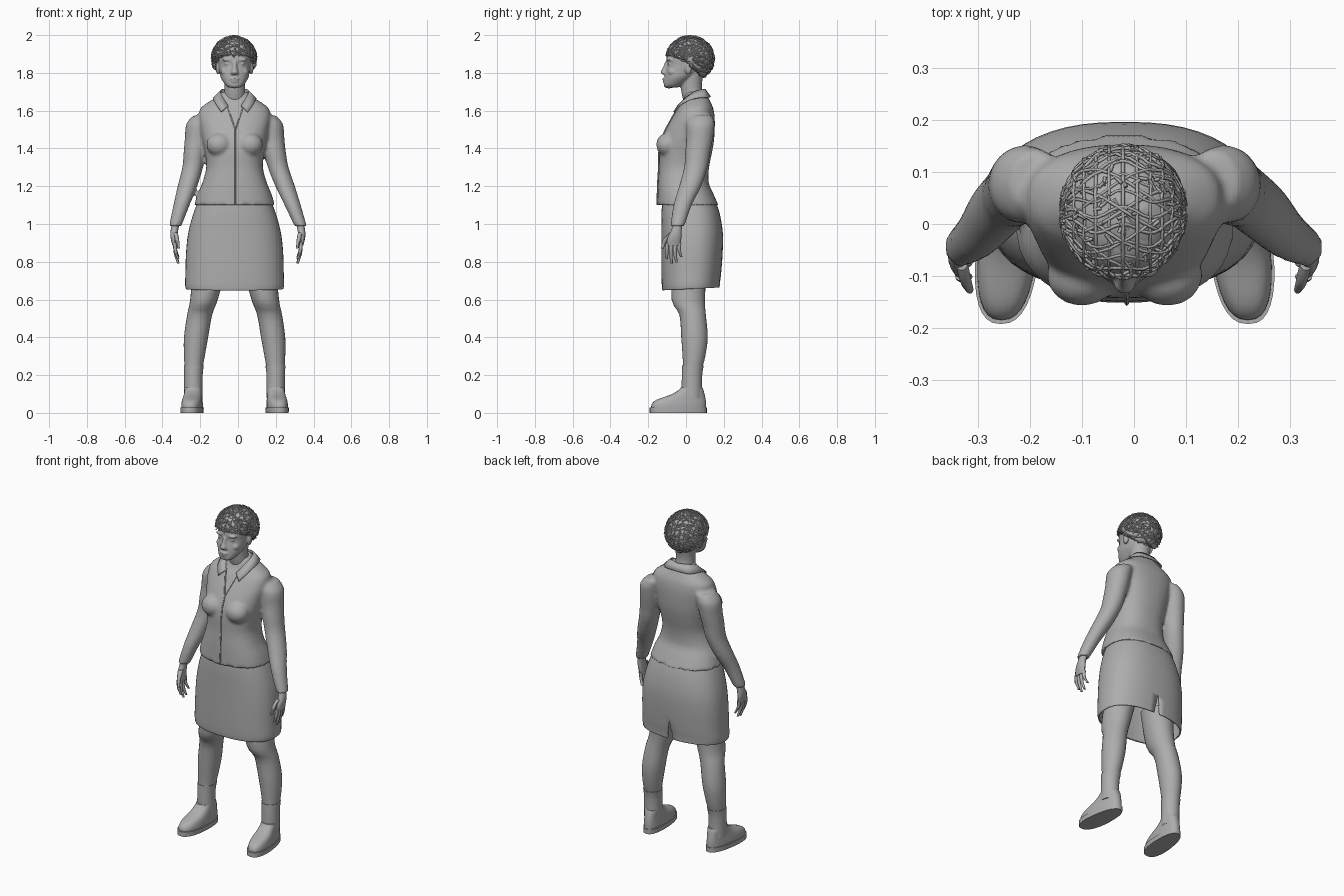
import bpy, bmesh, math, random
from mathutils import Vector, Matrix

random.seed(4)
if "Cube" in bpy.data.objects:
    bpy.data.objects.remove(bpy.data.objects["Cube"], do_unlink=True)

C = -0.018  # body centre line
GREY = (0.42, 0.42, 0.42, 1)
grey = bpy.data.materials.new("plain grey")
grey.use_nodes = True
grey.diffuse_color = GREY
grey.node_tree.nodes["Principled BSDF"].inputs["Base Color"].default_value = GREY


def smooth_path(pts, sub):
    """Catmull-Rom through vectors of any length."""
    p = [Vector(q) for q in pts]
    out = []
    for i in range(len(p) - 1):
        a, b, c, d = p[max(i - 1, 0)], p[i], p[i + 1], p[min(i + 2, len(p) - 1)]
        for k in range(sub):
            t = k / sub
            out.append((b * 2 + (c - a) * t + (a * 2 - b * 5 + c * 4 - d) * t ** 2
                        + (b * 3 - a - c * 3 + d) * t ** 3) * 0.5)
    return out + [p[-1]]


def loft(bm, rings, n=24, e=2.0, sub=3, caps=True):
    """Skin horizontal superellipse rings given as (x, y, z, rx, ry)."""
    loops = []
    for x, y, z, rx, ry in smooth_path(rings, sub):
        loop = []
        for i in range(n):
            a = math.tau * i / n
            ca, sa = math.cos(a), math.sin(a)
            loop.append(bm.verts.new((x + rx * math.copysign(abs(ca) ** (2 / e), ca),
                                      y + ry * math.copysign(abs(sa) ** (2 / e), sa), z)))
        loops.append(loop)
    for lo, hi in zip(loops, loops[1:]):
        for i in range(n):
            j = (i + 1) % n
            bm.faces.new((lo[i], lo[j], hi[j], hi[i]))
    if caps:
        bm.faces.new(loops[0][::-1])
        bm.faces.new(loops[-1])
    return [v for loop in loops for v in loop]


def ball(bm, centre, radii, u=16, v=12):
    m = Matrix.Translation(centre) @ Matrix.Diagonal((*radii, 1))
    return bmesh.ops.create_uvsphere(bm, u_segments=u, v_segments=v, radius=1, matrix=m)["verts"]


def finish(bm, name, voxel=0, smooths=0, thick=0):
    bmesh.ops.recalc_face_normals(bm, faces=bm.faces[:])
    me = bpy.data.meshes.new(name)
    bm.to_mesh(me)
    bm.free()
    for f in me.polygons:
        f.use_smooth = True
    me.set_sharp_from_angle(angle=math.radians(40))
    me.materials.append(grey)
    ob = bpy.data.objects.new(name, me)
    bpy.context.collection.objects.link(ob)
    if voxel:
        m = ob.modifiers.new("blend", "REMESH")
        m.mode, m.voxel_size, m.use_smooth_shade = "VOXEL", voxel, True
    if smooths:
        m = ob.modifiers.new("soften", "SMOOTH")
        m.factor, m.iterations = 0.5, smooths
    if thick:
        m = ob.modifiers.new("cloth", "SOLIDIFY")
        m.thickness, m.offset = thick, -1
    return ob


def tubes(name, paths, depth):
    cu = bpy.data.curves.new(name, "CURVE")
    cu.dimensions, cu.bevel_depth, cu.bevel_resolution, cu.use_fill_caps = "3D", depth, 0, True
    for path in paths:
        sp = cu.splines.new("POLY")
        sp.points.add(len(path) - 1)
        for p, q in zip(sp.points, path):
            p.co = (*q, 1)
    cu.materials.append(grey)
    bpy.context.collection.objects.link(bpy.data.objects.new(name, cu))


def body(rows):
    """Rows of (height, half width, front y, back y) to rings."""
    return [(C, (f + b) / 2, z, w, (b - f) / 2) for z, w, f, b in rows]


def arm_x(s, d, z):
    t = min(max((1.4 - z) / 0.4, 0), 1)
    return C + s * d + (0.035 * t if s > 0 else 0)


# Blouse: torso, bust and sleeves blended together
TORSO = [(1.10, .213, -.152, .172), (1.16, .195, -.15, .145), (1.22, .17, -.148, .12),
         (1.30, .15, -.143, .122), (1.38, .158, -.142, .138), (1.44, .17, -.132, .148),
         (1.50, .18, -.108, .152), (1.56, .19, -.075, .152), (1.61, .182, -.045, .145),
         (1.645, .14, -.02, .13), (1.675, .09, -.01, .115), (1.70, .07, 0, .105)]
ARM = [(.165, .08, 1.575, .052), (.19, .077, 1.53, .066), (.202, .072, 1.45, .062),
       (.211, .062, 1.38, .059), (.222, .052, 1.3, .055), (.25, .022, 1.2, .052),
       (.281, -.018, 1.1, .043), (.314, -.045, .99, .033)]
bm = bmesh.new()
loft(bm, body(TORSO), n=40, e=2.4)
for s in (-1, 1):
    ball(bm, (C + s * .082, -.098, 1.42), (.068, .06, .062))
    loft(bm, [(arm_x(s, d, z), y, z, r, r * 1.13) for d, y, z, r in ARM])
finish(bm, "blouse", voxel=.01, smooths=3)


def front_y(z):
    for (z0, _, f0, _), (z1, _, f1, _) in zip(TORSO, TORSO[1:]):
        if z0 <= z <= z1:
            return f0 + (f1 - f0) * (z - z0) / (z1 - z0) - .001
    return 0


# Button placket and neck opening edges
heights = [1.1 + .02 * i for i in range(21)]
seams = [[(C + .004, front_y(z), z) for z in heights]]
for s in (-1, 1):
    seams.append([(C + .004 + s * .045 * t / 6, front_y(1.5 + .022 * t), 1.5 + .022 * t) for t in range(7)])
tubes("blouse_placket", seams, .004)

# Folded collar
INNER = [(0, .105, 1.712), (.06, .09, 1.715), (.076, .04, 1.70), (.06, -.005, 1.668), (.035, -.045, 1.628)]
OUTER = [(0, .132, 1.675), (.085, .116, 1.672), (.115, .05, 1.668), (.10, -.027, 1.638), (.07, -.068, 1.595)]
bm = bmesh.new()
for s in (-1, 1):
    rows = [[bm.verts.new((C + s * p.x, p.y, p.z)) for p in smooth_path(edge, 4)] for edge in (INNER, OUTER)]
    for i in range(len(rows[0]) - 1):
        bm.faces.new((rows[0][i], rows[0][i + 1], rows[1][i + 1], rows[1][i]))
bmesh.ops.remove_doubles(bm, verts=bm.verts[:], dist=.0005)
finish(bm, "collar", thick=.007)

# Skirt with a slit at the back
bm = bmesh.new()
loft(bm, body([(1.13, .19, -.125, .155), (1.05, .22, -.13, .18), (.95, .246, -.13, .195),
               (.85, .257, -.13, .194), (.75, .26, -.13, .187), (.68, .262, -.128, .18),
               (.655, .258, -.125, .178)]), n=48, e=2.4, caps=False)
SLIT = .79
def on_seam(v):
    return abs(v.co.x - C) < .0005 and v.co.y > 0 and v.co.z < SLIT
bmesh.ops.split_edges(bm, edges=[e for e in bm.edges if all(on_seam(v) for v in e.verts)])
for v in [v for v in bm.verts if on_seam(v)]:
    side = sum(f.calc_center_median().x - C for f in v.link_faces)
    if abs(side) > .001:
        v.co.x += math.copysign(.018 * (SLIT - v.co.z) / .13, side)
for v in bm.verts:
    if v.co.z < .7:
        v.co.z += .05 * v.co.y
finish(bm, "skirt", thick=.007)

# Legs, socks, shoes and hands
LEG = [(.13, .02, .78, .09, .09), (.162, .012, .6, .073, .088), (.185, .035, .52, .066, .07),
       (.204, .045, .4, .064, .07), (.213, .042, .3, .055, .06), (.216, .037, .25, .049, .053),
       (.218, .032, .2, .045, .05), (.218, .03, .08, .045, .05)]
SOCK = [(d, y, z, rx + .004, ry + .004) for d, y, z, rx, ry in LEG[-3:]]
SHOE = [(-.183, .105, .02, .056), (-.182, .106, .045, .056), (-.155, .104, .07, .053),
        (-.085, .099, .095, .05), (-.04, .093, .12, .049), (-.027, .087, .135, .048)]
SOLE = [(-.192, .11, 0, .06), (-.192, .11, .028, .061)]
for s, side in ((-1, "right"), (1, "left")):
    for part, rings in (("leg", LEG), ("sock", SOCK)):
        bm = bmesh.new()
        loft(bm, [(C + s * d, y, z, rx, ry) for d, y, z, rx, ry in rings], n=28)
        finish(bm, f"{side}_{part}")
    for part, rings in (("shoe", SHOE), ("sole", SOLE)):
        bm = bmesh.new()
        loft(bm, [(0, (f + b) / 2, z, rx, (b - f) / 2) for f, b, z, rx in rings], n=32, e=2.5)
        for v in bm.verts:  # narrower heel, toes turned out
            v.co.x *= 1 - .9 * max(v.co.y + .06, 0)
            v.co.x += C + s * (.22 - .09 * v.co.y)
        finish(bm, f"{side}_{part}")

    bm = bmesh.new()
    def limb(pts, n=10):
        loft(bm, [(arm_x(s, d, z), y, z, rx, ry) for d, y, z, rx, ry in pts], n=n)
    limb([(.31, -.043, 1.01, .021, .026), (.318, -.05, .97, .02, .027),
          (.32, -.06, .93, .019, .036), (.315, -.068, .885, .014, .038)], 16)
    for i in range(4):
        y, tip = -.098 + .021 * i, (.815, .79, .795, .825)[i]
        limb([(.316, y, .9, .01, .011), (.313, y * 1.04, (.9 + tip) / 2, .009, .01),
              (.298, y * 1.03 + .004 * i, tip, .006, .006)])
    limb([(.313, -.075, .955, .012, .014), (.305, -.108, .92, .011, .013), (.297, -.126, .87, .007, .008)])
    finish(bm, f"{side}_hand")

# Head with neck, nose, brows, eyes, lips and ears blended together
bm = bmesh.new()
loft(bm, [(C, y, z, rx, ry) for y, z, rx, ry in [
    (-.078, 1.722, .028, .032), (-.068, 1.735, .048, .05), (-.042, 1.77, .071, .072),
    (-.022, 1.80, .079, .088), (-.002, 1.845, .085, .098), (.01, 1.87, .089, .114),
    (.018, 1.92, .09, .112), (.02, 1.96, .07, .09), (.02, 1.98, .04, .05)]], n=32, e=2.2)
loft(bm, [(C, .05, 1.64, .066, .06), (C, .033, 1.69, .056, .056),
          (C, .028, 1.74, .055, .056), (C, .035, 1.81, .06, .062)])
loft(bm, [(C, -.098, 1.86, .011, .012), (C, -.108, 1.825, .013, .016),
          (C, -.114, 1.803, .021, .021), (C, -.108, 1.79, .02, .014)], n=16)
ball(bm, (C, -.108, 1.768), (.028, .018, .008))
ball(bm, (C, -.106, 1.755), (.025, .018, .008))
ball(bm, (C, -.09, 1.734), (.026, .028, .016))
for s in (-1, 1):
    ball(bm, (C + s * .036, -.084, 1.848), (.019, .014, .009))
    ball(bm, (C + s * .038, -.088, 1.87), (.028, .016, .009))
    ball(bm, (C + s * .048, -.07, 1.805), (.026, .025, .024))
    ball(bm, (C + s * .088, .012, 1.825), (.012, .02, .033))
finish(bm, "head", voxel=.005, smooths=2)

# Hair: rough cap covered with a net of crossing braids
HC, HR = Vector((C - .003, .022, 1.875)), Vector((.118, .126, .119))


def hairline(y):
    if y < -.03:
        return 1.885
    return 1.885 - .11 * min((y + .03) / .1, 1)


def on_hair(a, t, k=1.0):
    d = Vector((math.sin(a), -math.cos(a) * math.cos(t), math.cos(a) * math.sin(t)))
    return HC + Vector(x * y for x, y in zip(d, HR)) * k


bm = bmesh.new()
ball(bm, HC, HR, 36, 24)
bmesh.ops.delete(bm, geom=[v for v in bm.verts if v.co.z < hairline(v.co.y)], context="VERTS")
for v in bm.verts:
    v.co = HC + (v.co - HC) * random.uniform(.97, 1.01)
finish(bm, "hair_cap", thick=.015)

lines = []
for i in range(-6, 7):
    a = i * math.radians(13)
    lines.append([(a, math.radians(t)) for t in range(-10, 225, 6)])
for t in range(0, 222, 15):
    lines.append([(math.radians(a), math.radians(t + 5 * math.cos(a / 9))) for a in range(-84, 85, 6)])
for s in (-1, 1):
    for t in range(-60, 220, 28):
        lines.append([(s * math.radians(a), math.radians(t + a * .6 + 40)) for a in range(-78, 79, 6)])
braids = []
for line in lines:
    path = [on_hair(a, t, random.uniform(.99, 1.03)) for a, t in line]
    path = [p for p in path if p.z > hairline(p.y)]
    if len(path) > 2:
        braids.append(path)
for _ in range(160):  # loose ends
    a, t = random.uniform(-1.4, 1.4), random.uniform(0, 3.8)
    p, q = on_hair(a, t), on_hair(a + random.uniform(-.15, .15), t + random.uniform(-.15, .15), 1.04)
    if p.z > hairline(p.y):
        braids.append([p, q])
tubes("hair_braids", braids, .0035)
